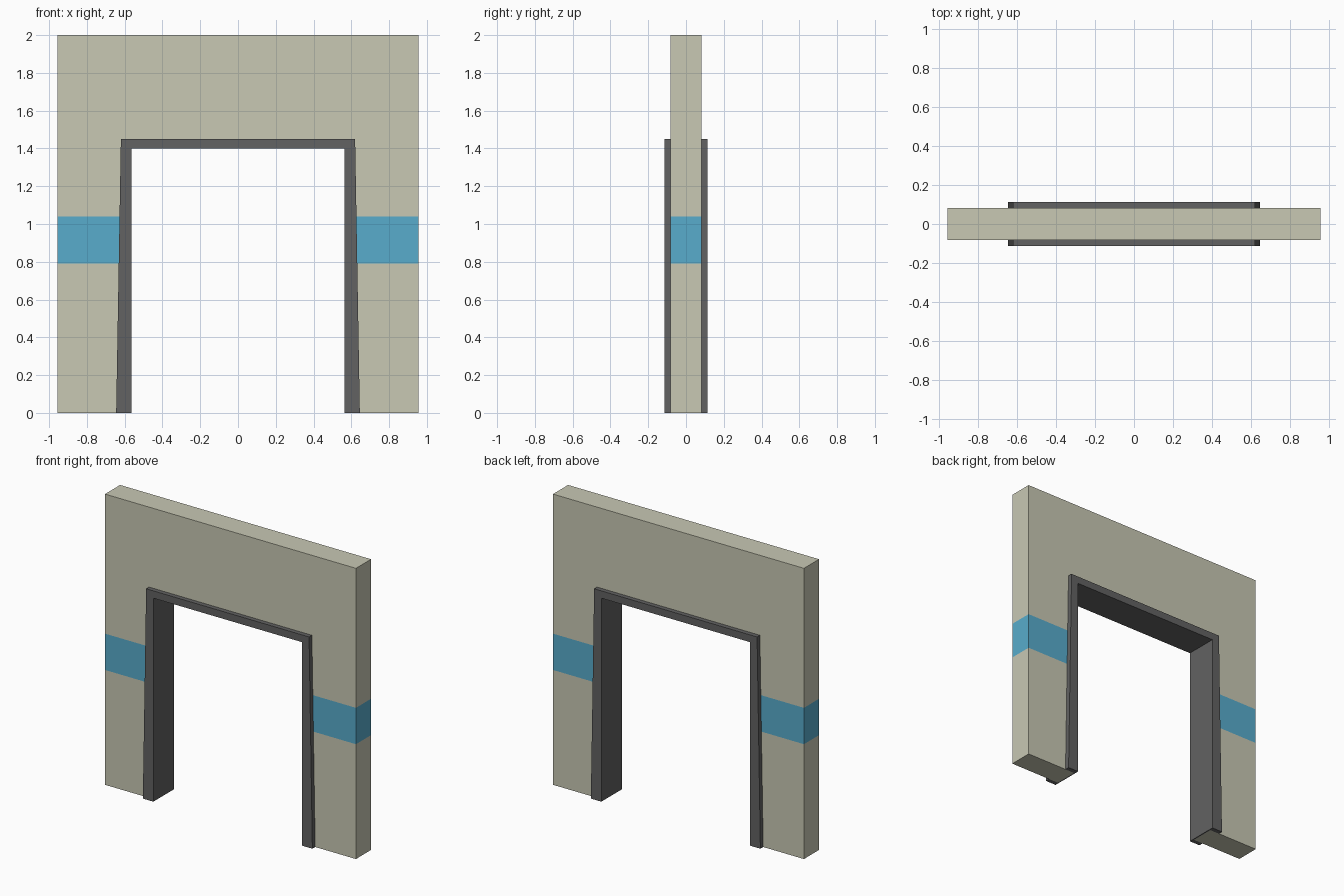
import bpy
import bmesh

if "Cube" in bpy.data.objects:
    bpy.data.objects.remove(bpy.data.objects["Cube"], do_unlink=True)


def material(name, rgb):
    mat = bpy.data.materials.new(name)
    mat.use_nodes = True
    mat.diffuse_color = (*rgb, 1)
    mat.node_tree.nodes["Principled BSDF"].inputs["Base Color"].default_value = (*rgb, 1)
    return mat


plaster = material("pale plaster", (0.578, 0.578, 0.456))
blue = material("blue band", (0.098, 0.413, 0.604))
dark = material("dark grey trim", (0.122, 0.122, 0.122))

HALF_WIDTH, HEIGHT, WALL_Y = 0.955, 2.0, 0.082
OPEN_X, OPEN_Z, TRIM_Y = 0.565, 1.4, 0.113
LINING = 0.008
BAND_LOW, BAND_HIGH = 0.79, 1.04


def arch(name, foot, shoulder, top, inner_x, inner_z, y0, y1, mats, cuts=()):
    """Upside-down U profile in the xz plane, extruded from y0 to y1."""
    half = [(foot, 0), (shoulder, top), (inner_x, inner_z), (inner_x, 0)]
    outer, inner = half[:2], half[2:]
    loop = [(-x, z) for x, z in outer] + outer[::-1]
    loop += inner[::-1] + [(-x, z) for x, z in inner]
    bm = bmesh.new()
    face = bm.faces.new([bm.verts.new((x, y0, z)) for x, z in loop])
    extruded = bmesh.ops.extrude_face_region(bm, geom=[face])["geom"]
    verts = [v for v in extruded if isinstance(v, bmesh.types.BMVert)]
    bmesh.ops.translate(bm, vec=(0, y1 - y0, 0), verts=verts)
    for z in cuts:
        bmesh.ops.bisect_plane(bm, geom=bm.verts[:] + bm.edges[:] + bm.faces[:],
                               plane_co=(0, 0, z), plane_no=(0, 0, 1))
    bmesh.ops.recalc_face_normals(bm, faces=bm.faces[:])
    # Faces lying wholly between the cuts take the second colour
    if cuts:
        for f in bm.faces:
            heights = [v.co.z for v in f.verts]
            inside = min(heights) > cuts[0] - 0.001 and max(heights) < cuts[1] + 0.001
            f.material_index = int(inside)
    mesh = bpy.data.meshes.new(name)
    bm.to_mesh(mesh)
    bm.free()
    for m in mats:
        mesh.materials.append(m)
    obj = bpy.data.objects.new(name, mesh)
    bpy.context.collection.objects.link(obj)
    return obj


# Wall with a painted band around both piers
arch("wall", HALF_WIDTH, HALF_WIDTH, HEIGHT, OPEN_X + LINING, OPEN_Z + LINING,
     -WALL_Y, WALL_Y, [plaster, blue], (BAND_LOW, BAND_HIGH))

# Thin lining of the doorway
arch("doorway_lining", OPEN_X + LINING, OPEN_X + LINING, OPEN_Z + LINING,
     OPEN_X, OPEN_Z, -WALL_Y, WALL_Y, [dark])

# Raised trim on both sides, slightly wider at the foot
for name, side in (("front_trim", -1), ("back_trim", 1)):
    arch(name, 0.645, 0.62, 1.45, OPEN_X, OPEN_Z,
         side * WALL_Y, side * TRIM_Y, [dark])
